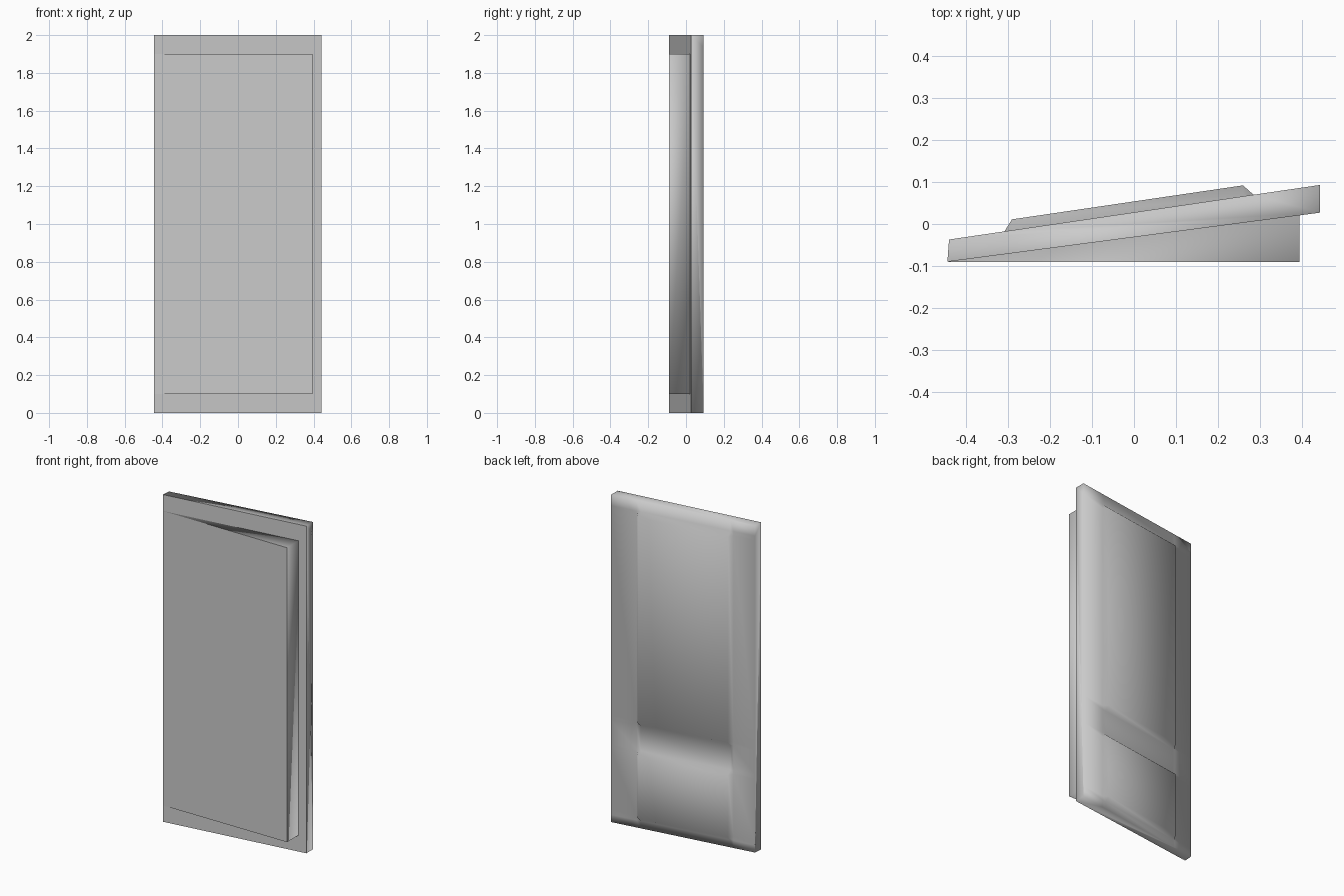
import bpy, bmesh

if "Cube" in bpy.data.objects:
    bpy.data.objects.remove(bpy.data.objects["Cube"])

# One plain grey for the whole door
grey = bpy.data.materials.new("door_grey")
grey.diffuse_color = (0.6, 0.6, 0.6, 1)
grey.use_nodes = True
grey.node_tree.nodes["Principled BSDF"].inputs["Base Color"].default_value = grey.diffuse_color


def finish(bm, name):
    """Smooth everything except the outline of the flat front."""
    bmesh.ops.recalc_face_normals(bm, faces=bm.faces)
    for f in bm.faces:
        f.smooth = True
    for e in bm.edges:
        a, b = (f.normal for f in e.link_faces)
        if min(a.y, b.y) < -0.9 and max(a.y, b.y) > -0.9:
            e.smooth = False
    me = bpy.data.meshes.new(name)
    bm.to_mesh(me)
    bm.free()
    me.materials.append(grey)
    ob = bpy.data.objects.new(name, me)
    bpy.context.collection.objects.link(ob)


# Open door leaf: swung slab whose back carries two raised panels
FRONT = [(-0.445, -0.09), (0.443, 0.027)]
BACK = [(-0.441, -0.037), (0.443, 0.093)]
XS = [-0.441, -0.309, -0.291, 0.26, 0.285, 0.443]
ZS = [0, 0.045, 0.07, 0.45, 0.475, 0.625, 0.65, 1.91, 1.935, 2]
RAISED_X, RAISED_Z = (2, 3), (2, 3, 6, 7)


def back_y(x):
    (x0, y0), (x1, y1) = BACK
    return y0 + (y1 - y0) * (x - x0) / (x1 - x0)


bm = bmesh.new()
grid = []
for i, x in enumerate(XS):
    column = []
    for j, z in enumerate(ZS):
        lift = 0.026 if i in RAISED_X and j in RAISED_Z else 0
        column.append(bm.verts.new((x, back_y(x) + lift, z)))
    grid.append(column)
nx, nz = len(XS), len(ZS)
for i in range(nx - 1):
    for j in range(nz - 1):
        bm.faces.new((grid[i][j], grid[i][j + 1],
                      grid[i + 1][j + 1], grid[i + 1][j]))

# Flat front and the four edges of the leaf
(bl, br, tl, tr) = [bm.verts.new((x, y, z)) for z in (0, 2) for x, y in FRONT]
bm.faces.new((bl, br, tr, tl))
bm.faces.new([bl, tl] + grid[0][::-1])
bm.faces.new([br, tr] + grid[-1][::-1])
bm.faces.new([bl, br] + [c[0] for c in grid][::-1])
bm.faces.new([tl, tr] + [c[-1] for c in grid][::-1])
finish(bm, "door_leaf")

# Front slab: upright block that the leaf swings out of, wedge-shaped where seen
bm = bmesh.new()
outline = [(-0.443, -0.0905), (0.395, -0.0905), (0.395, 0.024), (-0.43, -0.085)]
low, high = ([bm.verts.new((x, y, z)) for x, y in outline] for z in (0.1, 1.9))
bm.faces.new(low)
bm.faces.new(high)
for k in range(4):
    n = (k + 1) % 4
    bm.faces.new((low[k], low[n], high[n], high[k]))
finish(bm, "front_slab")
